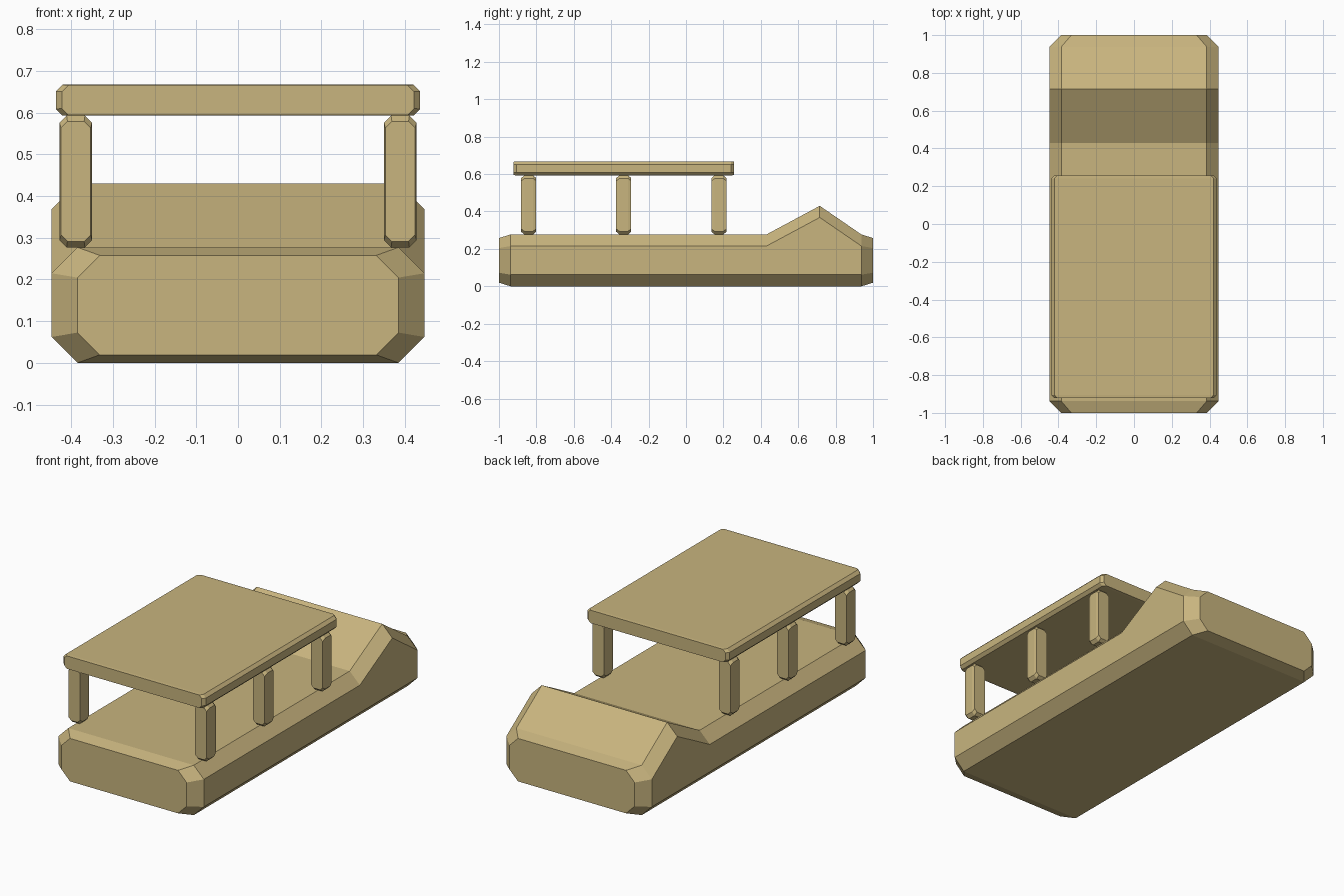
import bpy, bmesh

if "Cube" in bpy.data.objects:
    bpy.data.objects.remove(bpy.data.objects["Cube"])

tan = bpy.data.materials.new("tan")
tan.diffuse_color = (0.58, 0.46, 0.21, 1)
tan.use_nodes = True
tan.node_tree.nodes["Principled BSDF"].inputs["Base Color"].default_value = tan.diffuse_color


def ring(cx, hw, z0, z1, c, scale=1.0):
    """Chamfered rectangle in the xz plane, optionally shrunk about its centre."""
    pts = [(-hw + c, z0), (hw - c, z0), (hw, z0 + c), (hw, z1 - c),
           (hw - c, z1), (-hw + c, z1), (-hw, z1 - c), (-hw, z0 + c)]
    mid = (z0 + z1) / 2
    return [(cx + x * scale, mid + (z - mid) * scale) for x, z in pts]


def loft(name, sections):
    """Skin octagonal rings, given as (y, ring), along y and cap the ends."""
    bm = bmesh.new()
    rings = [[bm.verts.new((x, y, z)) for x, z in pts] for y, pts in sections]
    for a, b in zip(rings, rings[1:]):
        for i in range(8):
            j = (i + 1) % 8
            bm.faces.new((a[i], a[j], b[j], b[i]))
    bm.faces.new(rings[0])
    bm.faces.new(rings[-1])
    bmesh.ops.recalc_face_normals(bm, faces=bm.faces)
    mesh = bpy.data.meshes.new(name)
    bm.to_mesh(mesh)
    bm.free()
    mesh.materials.append(tan)
    obj = bpy.data.objects.new(name, mesh)
    bpy.context.collection.objects.link(obj)


def block(name, cx, hw, y0, y1, z0, z1, c, scale):
    """Chamfered block with shrunken end faces."""
    full, end = ring(cx, hw, z0, z1, c), ring(cx, hw, z0, z1, c, scale)
    loft(name, [(y0, end), (y0 + c, full), (y1 - c, full), (y1, end)])


# Hull with raised bow ridge
W, H, C = 0.447, 0.277, 0.062
body, end = ring(0, W, 0, H, C), ring(0, W, 0, H, C, 0.861)
ridge = ring(0, W, 0, 0.43, C)
loft("hull", [(-1, end), (-0.938, body), (0.43, body),
              (0.715, ridge), (0.938, body), (1, end)])

# Canopy roof
block("canopy", 0, 0.437, -0.921, 0.257, 0.593, 0.667, 0.016, 0.966)

# Canopy posts, three per side
for side, sx in (("left", -1), ("right", 1)):
    for n, y in enumerate((-0.841, -0.333, 0.176), 1):
        block(f"{side}_post_{n}", sx * 0.389, 0.039, y - 0.04, y + 0.04,
              0.277, 0.593, 0.017, 0.91)
